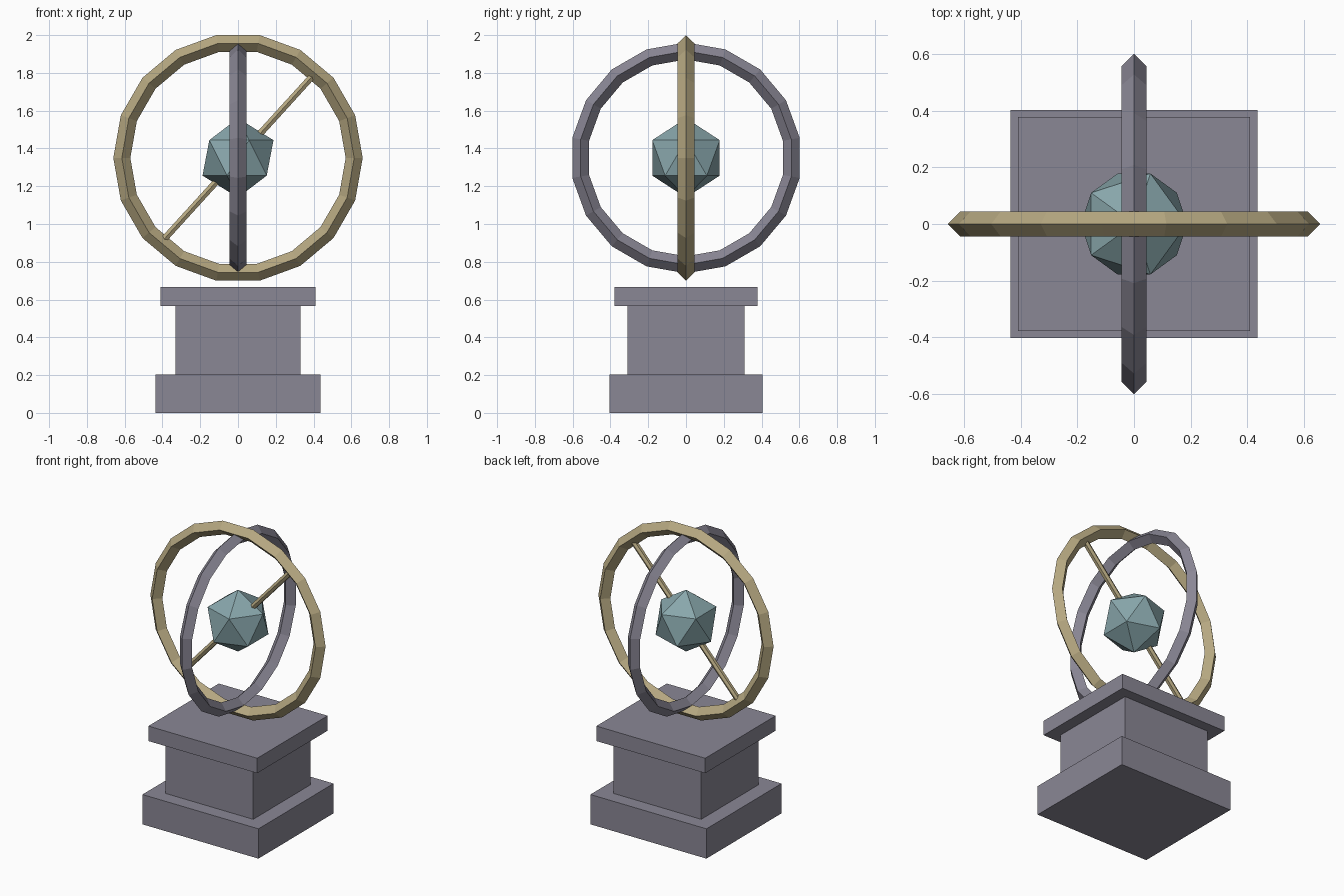
import bpy
import math

if "Cube" in bpy.data.objects:
    bpy.data.objects.remove(bpy.data.objects["Cube"])

CENTRE = (0, 0, 1.35)


def material(name, srgb):
    mat = bpy.data.materials.new(name)
    lin = [((c / 255 + 0.055) / 1.055) ** 2.4 for c in srgb]
    mat.diffuse_color = (*lin, 1)
    mat.use_nodes = True
    mat.node_tree.nodes["Principled BSDF"].inputs["Base Color"].default_value = mat.diffuse_color
    return mat


stone = material("purple grey", (138, 135, 149))
brass = material("dull gold", (182, 168, 129))
gem = material("grey teal", (136, 166, 171))


def finish(name, mat):
    obj = bpy.context.object
    obj.name = name
    obj.data.materials.append(mat)
    return obj


def block(name, sx, sy, z0, z1):
    bpy.ops.mesh.primitive_cube_add(size=1, location=(0, 0, (z0 + z1) / 2))
    obj = finish(name, stone)
    obj.scale = (sx, sy, z1 - z0)


def ring(name, radius, rotation, mat):
    bpy.ops.mesh.primitive_torus_add(
        major_segments=18, minor_segments=4, major_radius=radius,
        minor_radius=0.045, location=CENTRE, rotation=rotation)
    finish(name, mat)


# Stepped pedestal
block("pedestal_base", 0.874, 0.808, 0, 0.203)
block("pedestal_column", 0.662, 0.618, 0.203, 0.565)
block("pedestal_cap", 0.82, 0.758, 0.565, 0.667)

# Two crossed upright rings with diamond cross-sections
ring("outer_ring", 0.615, (math.pi / 2, 0, 0), brass)
ring("inner_ring", 0.566, (0, math.pi / 2, 0), stone)

# Tilted axis rod
bpy.ops.mesh.primitive_cylinder_add(
    vertices=6, radius=0.02, depth=1.18, location=CENTRE,
    rotation=(0, math.radians(42.3), 0))
finish("axis_rod", brass)

# Faceted core
bpy.ops.mesh.primitive_ico_sphere_add(subdivisions=1, radius=0.21, location=CENTRE)
finish("core", gem)
